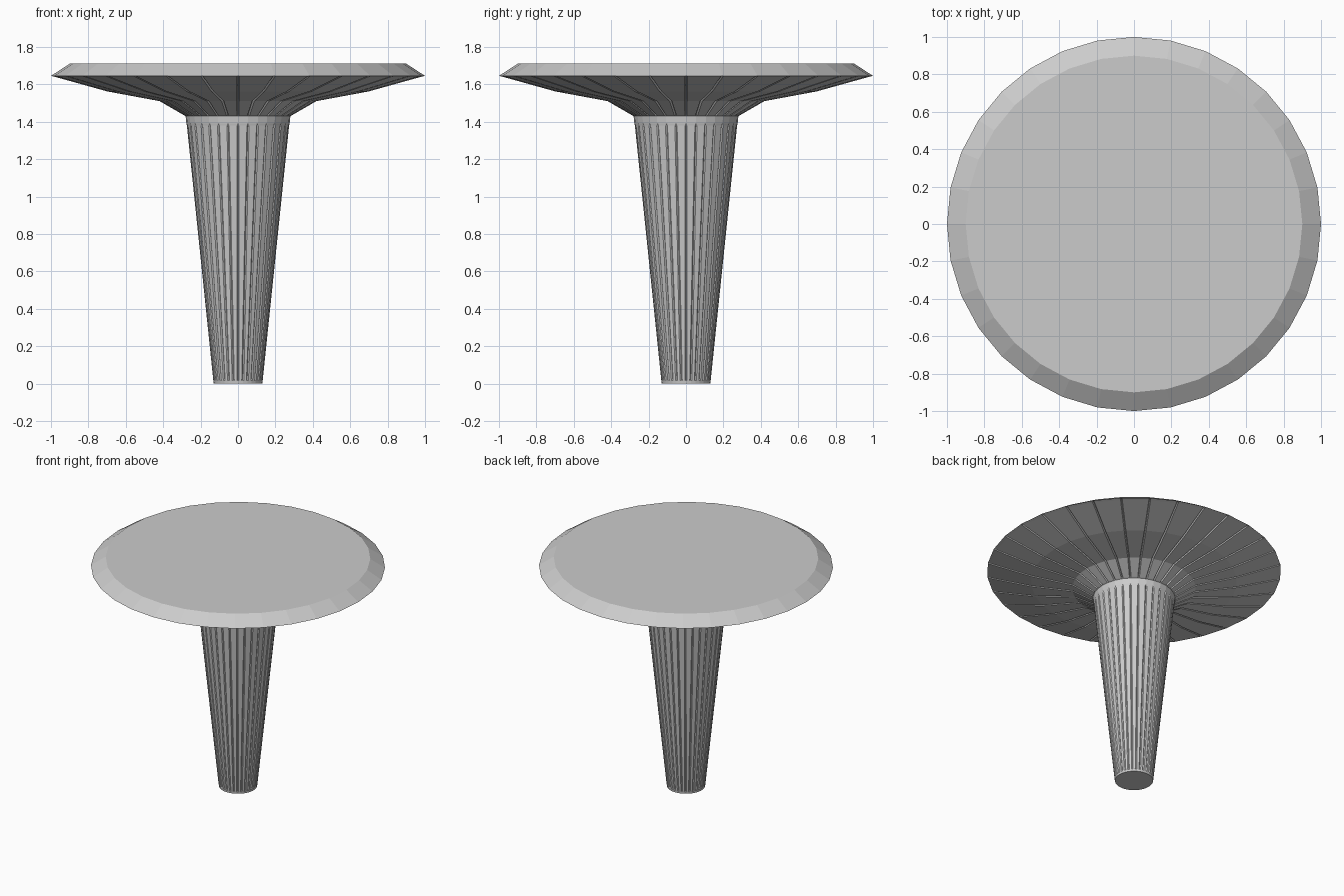
import bpy, bmesh
from math import sin, cos, pi
from mathutils import Vector

if "Cube" in bpy.data.objects:
    bpy.data.objects.remove(bpy.data.objects["Cube"])

SIDES = 32
HALF = 0.006  # half width of a groove


def ring(bm, r, z, out, depth):
    """32-sided ring; each corner has a thin notch sunk by depth against the normal."""
    verts = []
    for i in range(SIDES):
        prev, corner, nxt = [
            Vector((r * cos(a), r * sin(a), z))
            for a in (2 * pi * (i + k) / SIDES for k in (-1, 0, 1))]
        radial = Vector((corner.x, corner.y, 0)).normalized()
        sunk = corner - (radial * out[0] + Vector((0, 0, out[1]))) * depth
        verts += [bm.verts.new(corner + (prev - corner).normalized() * HALF),
                  bm.verts.new(sunk),
                  bm.verts.new(corner + (nxt - corner).normalized() * HALF)]
    return verts


def turned(name, profile):
    """Close a stack of rings (radius, z, outward direction, groove depth)."""
    bm = bmesh.new()
    rings = [ring(bm, *p) for p in profile]
    n = len(rings[0])
    for a, b in zip(rings, rings[1:]):
        for i in range(n):
            j = (i + 1) % n
            bm.faces.new((a[i], a[j], b[j], b[i]))
    bm.faces.new(rings[0][::-1])
    bm.faces.new(rings[-1])
    bmesh.ops.recalc_face_normals(bm, faces=bm.faces)
    mesh = bpy.data.meshes.new(name)
    bm.to_mesh(mesh)
    bm.free()
    obj = bpy.data.objects.new(name, mesh)
    bpy.context.collection.objects.link(obj)
    return obj


side, under = (1, 0), (0.3, -0.95)

# Tapered stem, grooved between plain bands at both ends
turned("stem", [
    (0.130, 0.0, side, 0),
    (0.132, 0.015, side, 0),
    (0.133, 0.02, side, 0.006),
    (0.274, 1.38, side, 0.006),
    (0.276, 1.39, side, 0),
    (0.280, 1.43, side, 0),
])

# Flared dish with grooved underside, bevelled rim and flat top
turned("table_top", [
    (0.28, 1.43, under, 0),
    (0.29, 1.435, under, 0.01),
    (0.42, 1.51, under, 0.014),
    (0.70, 1.562, under, 0.014),
    (0.98, 1.640, under, 0.008),
    (1.00, 1.645, under, 0),
    (0.90, 1.71, side, 0),
])
